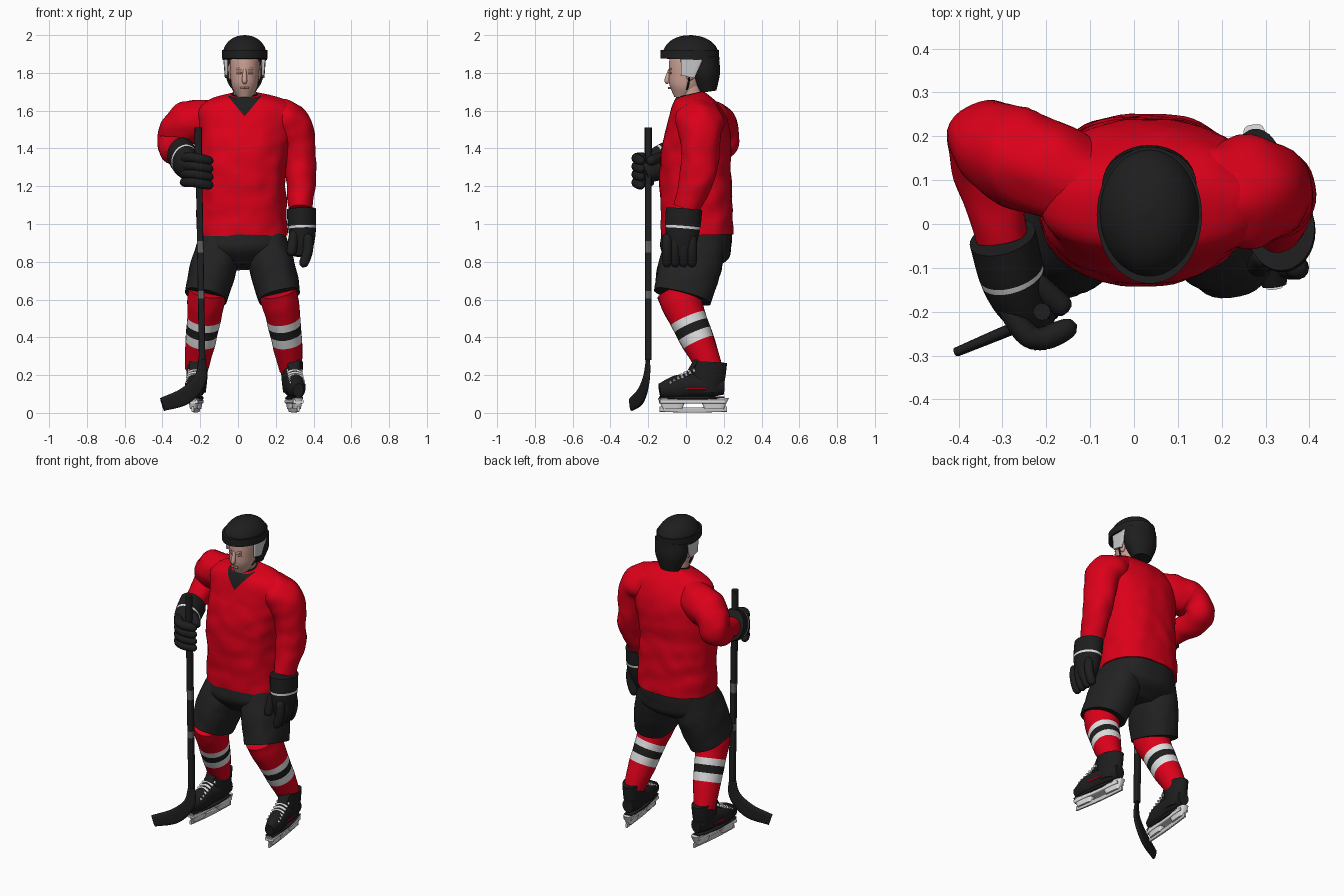
import bpy, bmesh, math
from mathutils import Vector, noise

cube = bpy.data.objects.get("Cube")
if cube:
    bpy.data.objects.remove(cube, do_unlink=True)


def material(name, red_part, green_part, blue_part):
    mat = bpy.data.materials.new(name)
    mat.use_nodes = True
    mat.diffuse_color = (red_part, green_part, blue_part, 1)
    shader = next(node for node in mat.node_tree.nodes if node.type == 'BSDF_PRINCIPLED')
    shader.inputs["Base Color"].default_value = mat.diffuse_color
    return mat


red = material("jersey red", .72, 0, .01)
black = material("gear black", .013, .013, .013)
cloth = material("pants charcoal", .016, .016, .016)
white = material("stripe white", .75, .75, .75)
grey = material("guard grey", .6, .6, .6)
dark_grey = material("marking grey", .12, .12, .12)
skin = material("skin", .6, .35, .29)
shaded_skin = material("shaded skin", .4, .2, .16)
made = []


def curve(knots, t):
    """Smooth curve through numbers or vectors, with t from start to end as 0 to 1."""
    knots = list(knots)
    spans = len(knots) - 1
    padded = [knots[0] * 2 - knots[1], *knots, knots[-1] * 2 - knots[-2]]
    i = min(int(t * spans), spans - 1)
    f = t * spans - i
    a, b, c, d = padded[i:i + 4]
    return (b + (c - a) * (f / 2) + (a * 2 - b * 5 + c * 4 - d) * (f ** 2 / 2)
            + (b * 3 - a - c * 3 + d) * (f ** 3 / 2))


def plain(t):
    return 1, 1


def rounded(t):
    """Blunt round ends."""
    end = math.sqrt(max(1 - abs(2 * t - 1) ** 6, .001))
    return end, end


def dome(t):
    """Full at the start, closing to a crown."""
    close = math.sqrt(max(1 - t ** 2.5, .001))
    return close, close


def loft(name, points, widths, mats, depth=1, axis=(1, 0, 0), shape=plain, square=2,
         sides=32, steps=24, fold=0, paint=None):
    """Skin a tube along points; widths run along axis, and depth is the ratio across it."""
    knots = [Vector(point) for point in points]
    centres = [curve(knots, i / steps) for i in range(steps + 1)]
    bm = bmesh.new()
    loops = []
    for i, centre in enumerate(centres):
        tangent = (centres[min(i + 1, steps)] - centres[max(i - 1, 0)]).normalized()
        u = Vector(axis)
        u = (u - tangent * u.dot(tangent)).normalized()
        v = tangent.cross(u) * depth
        wide, deep = shape(i / steps)
        radius = curve(widths, i / steps)
        loop = []
        for j in range(sides):
            angle = math.tau * j / sides
            c, s = math.cos(angle), math.sin(angle)
            c = math.copysign(abs(c) ** (2 / square), c) * wide
            s = math.copysign(abs(s) ** (2 / square), s) * deep
            offset = (u * c + v * s) * radius
            offset *= 1 + fold * noise.noise((centre + offset) * 12)
            loop.append(bm.verts.new(centre + offset))
        loops.append(loop)
    for i, (low, high) in enumerate(zip(loops, loops[1:])):
        for j in range(sides):
            n = (j + 1) % sides
            face = bm.faces.new((low[j], low[n], high[n], high[j]))
            if paint:
                face.material_index = paint((i + .5) / steps, face.calc_center_median())
    bm.faces.new(loops[0])
    bm.faces.new(loops[-1])
    bmesh.ops.recalc_face_normals(bm, faces=bm.faces)
    mesh = bpy.data.meshes.new(name)
    bm.to_mesh(mesh)
    bm.free()
    for mat in mats:
        mesh.materials.append(mat)
    obj = bpy.data.objects.new(name, mesh)
    bpy.context.collection.objects.link(obj)
    made.append(obj)
    return mesh


def tube(name, points, radius, mat, **options):
    loft(name, points, (radius, radius), [mat], sides=12, steps=10, **options)


head_x = .035


# Jersey body
def jersey_shape(t):
    wide = (.24 + .03 * t - .02 * math.sin(math.pi * t)) * (1 - .7 * t ** 24)
    return wide, .19 * (1 - .6 * t ** 6)


jersey = loft("jersey_body",
              [(.02, .06, .94), (.02, .055, 1.13), (.02, .05, 1.31), (.04, .06, 1.5), (.04, .02, 1.685)],
              (1, 1), [red, black], shape=jersey_shape, square=2.3, sides=72, steps=64, fold=.04)

# Dark V cut cleanly into the front of the collar
bm = bmesh.new()
bm.from_mesh(jersey)
for sign in (1, -1):
    bmesh.ops.bisect_plane(bm, geom=[*bm.verts, *bm.edges, *bm.faces],
                           plane_co=(head_x, 0, 1.57), plane_no=(sign * 1.2, 0, -1))
for face in bm.faces:
    place = face.calc_center_median()
    face.material_index = int(place.y < 0 and place.z > 1.57 + 1.2 * abs(place.x - head_x))
bm.to_mesh(jersey)
bm.free()

# Sleeves start inside the body, so the shoulders run on without a step
loft("left_sleeve", [(.08, .06, 1.58), (.28, .07, 1.52), (.33, .07, 1.3), (.33, 0, 1.08)],
     (.08, .11, .09, .08, .06), [red], depth=1.15, steps=40, fold=.12)
loft("right_sleeve", [(-.05, .06, 1.58), (-.28, .16, 1.52), (-.34, .18, 1.42), (-.3, -.03, 1.36)],
     (.08, .115, .095, .08, .06), [red], steps=40, fold=.12)
loft("undershirt_collar", [(head_x, .05, 1.6), (head_x, .03, 1.69)], (.07, .07), [black])

# Pants
loft("pants_hips", [(.02, .065, .98), (.03, .035, .77)], (.22, .23, .22, .12), [cloth],
     depth=.82, square=2.3, sides=48, fold=.03)
for side, top, hem in (("left", .14, .22), ("right", -.09, -.17)):
    loft(side + "_pants_leg", [(top, .06, .93), (hem, -.02, .615)], (.11, .122, .113), [cloth],
         depth=1.35, square=2.3, sides=40, fold=.04)


# Striped socks
def sock_stripe(t, place):
    return {6: 1, 7: 2, 8: 1}.get(int(t * 12), 0)


for side, knee, shin, ankle in (("left", .21, .24, .28), ("right", -.16, -.18, -.22)):
    loft(side + "_sock", [(knee, -.05, .65), (shin, .01, .5), (ankle, .13, .23)],
         (.1, .1, .09, .08, .06), [red, white, black], depth=1.08, fold=.05, paint=sock_stripe)


# Skates: every part is placed by its fraction from heel to toe and its height
def skate(side, heel, toe, outer):
    forward = (toe - heel).normalized()
    across = Vector((-forward.y, forward.x, 0))

    def at(fraction, height, shift=0):
        return heel.lerp(toe, fraction) + across * shift + Vector((0, 0, height))

    def part(name, places, widths, mat, **options):
        loft(f"{side}_{name}", [at(*place) for place in places], widths, [mat], axis=across, **options)

    part("boot_foot", [(0, .14), (.5, .145), (1, .12)], (.035, .05, .05, .05, .028), black, depth=1.25)
    part("boot_ankle", [(.25, .11), (.22, .27)], (.047, .055, .058), black, depth=1.6)
    part("boot_tongue", [(.6, .18), (.42, .28)], (.03, .035), black, depth=.4)
    part("boot_sole", [(0, .08), (1, .08)], (.025, .04, .025), black, depth=.25, square=4)
    part("blade_rail", [(-.01, .06), (1, .06)], (.028, .028), white, depth=.4, square=4)
    part("blade_runner", [(-.05, .02), (.5, .015), (1, .02)], (.007, .007), grey, depth=2, square=4)
    for end, fraction in (("heel", .15), ("toe", .8)):
        part(end + "_post", [(fraction, .02), (fraction, .08)], (.018, .028), white, depth=2.8, square=4)
    for k in range(7):
        fraction, height = .48 + .06 * k, .235 - .011 * k
        lace = [at(fraction, height - .3 * abs(shift), shift) for shift in (-.04, 0, .04)]
        tube(f"{side}_lace_{k}", lace, .008, white, axis=forward)
    tube(side + "_boot_trim", [at(fraction, .13, outer * .048) for fraction in (.3, .6)],
         .005, red, axis=(0, 0, 1))


skate("left", Vector((.275, .2, 0)), Vector((.32, -.14, 0)), 1)
skate("right", Vector((-.21, .2, 0)), Vector((-.24, -.14, 0)), -1)


# Gloves with a pale wrist band and padded fingers
def wrist_band(t, place):
    return int(int(t * 20) == 7)


def finger(name, points):
    loft(name, points, (.027, .027), [black], shape=rounded, sides=14)


for side, points in (("left", [(.335, -.01, 1.08), (.34, -.02, .95), (.34, -.03, .83)]),
                     ("right", [(-.3, -.03, 1.37), (-.27, -.14, 1.32), (-.22, -.23, 1.27)])):
    loft(side + "_glove", points, (.077, .075, .065, .045), [black, white],
         depth=1.25, steps=40, paint=wrist_band)
for k in range(4):
    y, z = .044 * k - .1, 1.35 - .043 * k
    finger(f"left_finger_{k}", [(.37, y, .95), (.37, y, .86), (.34, y, .77)])
    finger(f"right_finger_{k}", [(-.3, -.17, z), (-.23, -.26, z), (-.13, -.23, z - .02)])
finger("left_thumb", [(.3, -.07, .97), (.28, -.1, .83)])
finger("right_thumb", [(-.24, -.12, 1.36), (-.15, -.2, 1.33)])


# Stick: square shaft with two markings, a grip and the flat angled blade
def shaft_marks(t, place):
    return int(.85 < place.z < .91 or .6 < place.z < .64)


loft("stick_shaft", [(-.21, -.2, 1.5), (-.19, -.2, .28)], (.017, .017), [black, dark_grey],
     square=5, steps=60, paint=shaft_marks)
tube("stick_grip", [(-.21, -.2, 1.51), (-.21, -.2, 1.38)], .02, black)
loft("stick_blade", [(-.19, -.2, .3), (-.2, -.21, .18), (-.28, -.24, .09), (-.4, -.29, .045)],
     (.018, .035, .045, .036), [black], depth=.3, axis=(-5, -2, 5), square=3)

# Head and face
loft("neck", [(head_x, .05, 1.6), (head_x, .02, 1.74)], (.06, .06), [skin])
loft("head", [(head_x, -.02, 1.665), (head_x, 0, 1.78), (head_x, .01, 1.93)],
     (.035, .065, .075, .078, .07), [skin], depth=1.22, sides=40)
loft("nose", [(head_x, -.085, 1.82), (head_x, -.1, 1.76), (head_x, -.09, 1.75)],
     (.008, .014, .008), [skin], sides=16)

# Helmet shell, rim and rear guard
loft("helmet_shell", [(head_x, .025, 1.87), (head_x, .03, 2)], (.118, .118), [black],
     depth=1.28, shape=dome, sides=48)
loft("helmet_rim", [(head_x, .02, 1.875), (head_x, .02, 1.92)], (.12, .12), [black], depth=1.3, sides=48)
loft("helmet_rear", [(head_x, .115, 1.7), (head_x, .09, 1.88)], (.06, .1, .108), [black], depth=.78)

# Paired details on the head
for side, sign in (("left", 1), ("right", -1)):
    def beside(shift, y, z):
        return head_x + sign * shift, y, z

    loft(side + "_ear_guard", [beside(.1, .03, 1.88), beside(.097, .01, 1.78)], (.013, .008), [grey],
         depth=4.6, square=4)
    loft(side + "_ear", [beside(.075, .03, 1.85), beside(.072, .02, 1.76)], (.013, .013), [skin],
         depth=1.6, shape=rounded, sides=16)
    tube(side + "_chin_strap", [beside(.1, .02, 1.8), beside(.073, .01, 1.73), beside(0, -.02, 1.66)],
         .005, black, axis=(0, 1, 0))
    for name, near, far, reach, z, mat in (("brow", -.085, -.077, .042, 1.82, skin),
                                           ("eye", -.087, -.076, .042, 1.8, shaded_skin),
                                           ("lip", -.09, -.085, .022, 1.72, shaded_skin)):
        inner = 0 if name == "lip" else .016
        tube(f"{side}_{name}", [beside(inner, near, z), beside(reach, far, z)], .006, mat, axis=(0, 0, 1))

# Smooth shading that keeps hems and plate edges crisp
bpy.ops.object.select_all(action='DESELECT')
for obj in made:
    obj.select_set(True)
bpy.context.view_layer.objects.active = made[0]
bpy.ops.object.shade_smooth_by_angle(angle=math.radians(50))
